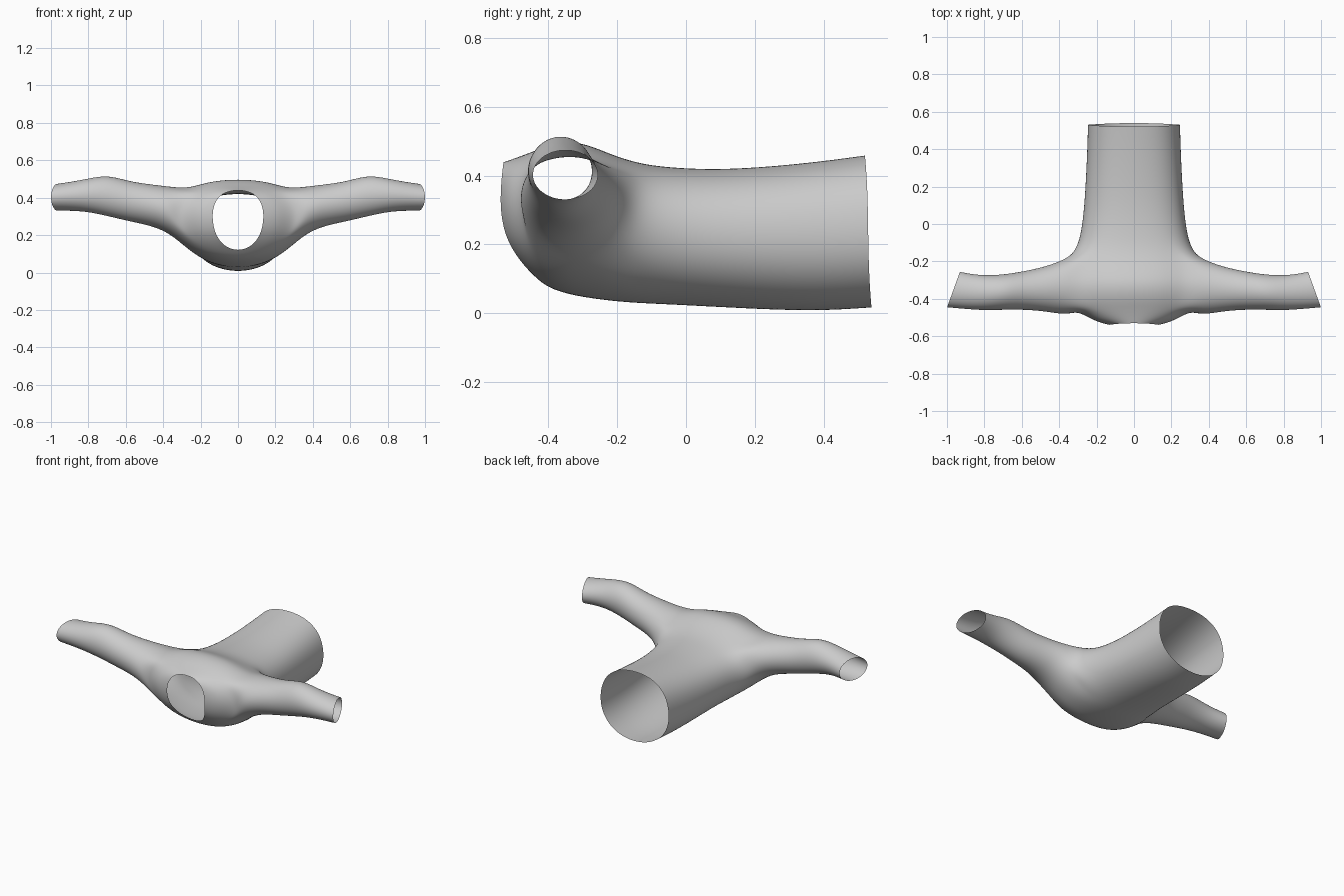
import bpy, bmesh, math

if "Cube" in bpy.data.objects:
    bpy.data.objects.remove(bpy.data.objects["Cube"])

N = 16          # points round the body
GROW = 1.026    # makes up for subdivision shrinkage

# Body rings: y at top, y at bottom, y at sides, half width, z bottom, z top, z of widest point
BODY = [
    (.52, .54, .53, .245, .015, .46, .23),
    (.36, .37, .36, .250, .003, .438, .22),
    (.12, .12, .12, .262, .015, .417, .22),
    (-.05, -.05, -.05, .280, .024, .424, .24),
    (-.14, -.15, -.145, .312, .028, .437, .26),
    (-.22, -.23, -.22, .340, .035, .463, .29),
    (-.31, -.30, -.31, .345, .045, .503, .30),
    (-.39, -.35, -.39, .340, .056, .494, .30),
    (-.45, -.395, -.465, .300, .072, .469, .30),
    (-.495, -.425, -.52, .215, .095, .452, .30),
    (-.53, -.45, -.54, .135, .12, .44, .30),
]
# Sleeve rings: x at front, x at back, y front, y back, z bottom, z top
SLEEVE = [
    (.36, .36, -.487, -.185, .208, .458),
    (.46, .46, -.468, -.225, .250, .470),
    (.58, .58, -.457, -.252, .274, .486),
    (.70, .69, -.458, -.270, .302, .522),
    (.81, .79, -.461, -.276, .325, .502),
    (.91, .87, -.453, -.268, .331, .485),
    (1.0, .93, -.445, -.256, .331, .474),
]
R0, R1 = 4, 8   # body rings between which the sleeves join


def sgnpow(v, p):
    return math.copysign(abs(v) ** p, v)


def bridge(bm, a, b):
    n = len(a)
    for i in range(n):
        j = (i + 1) % n
        bm.faces.new((a[i], a[j], b[j], b[i]))


bm = bmesh.new()

# Torso, from hem to neckline
rings = []
for yt, yb, ys, w, zb, zt, zm in BODY:
    ring = []
    for k in range(N):
        a = math.tau * k / N
        c, s = math.cos(a), math.sin(a)
        p = .85 if s > 0 else .95
        h = (zt - zm) if s > 0 else (zm - zb)
        y = ys * c * c + (yt if s > 0 else yb) * s * s
        ring.append(bm.verts.new((w * GROW * sgnpow(c, p), y,
                                  zm + h * 1.015 * sgnpow(s, p))))
    rings.append(ring)

# Armholes span two segments above and below each side
arm = {(8 + d) % N for d in range(-2, 2)} | {d % N for d in range(-2, 2)}
for r in range(len(rings) - 1):
    for k in range(N):
        if R0 <= r < R1 and k in arm:
            continue
        j = (k + 1) % N
        bm.faces.new((rings[r][k], rings[r][j], rings[r + 1][j], rings[r + 1][k]))

# Sleeves, lofted outward from each armhole edge
for side, mid, step in ((1, 0, 1), (-1, 8, -1)):
    def at(r, d):
        return rings[r][(mid + step * d) % N]
    loop = [at(R0, d) for d in range(-2, 2)]
    loop += [at(r, 2) for r in range(R0, R1)]
    loop += [at(R1, d) for d in range(2, -2, -1)]
    loop += [at(r, -2) for r in range(R1, R0, -1)]
    n = len(loop)
    cy = sum(v.co.y for v in loop) / n
    cz = sum(v.co.z for v in loop) / n
    start = math.atan2((loop[2].co.z - cz) / .16, (loop[2].co.y - cy) / .16)
    prev = loop
    for xf, xb, yf, yb, zb, zt in SLEEVE:
        ring = []
        for i in range(n):
            a = start + math.tau * (i - 2) / n
            c, s = math.cos(a), math.sin(a)
            t = (c + 1) / 2
            ring.append(bm.verts.new((side * (xf + (xb - xf) * t),
                                      (yf + yb) / 2 + (yb - yf) / 2 * GROW * c,
                                      (zb + zt) / 2 + (zt - zb) / 2 * GROW * s)))
        bridge(bm, prev, ring)
        prev = ring

bmesh.ops.recalc_face_normals(bm, faces=bm.faces)
mesh = bpy.data.meshes.new("shirt")
bm.to_mesh(mesh)
bm.free()
shirt = bpy.data.objects.new("shirt", mesh)
bpy.context.collection.objects.link(shirt)

# Smooth cloth surface
for p in mesh.polygons:
    p.use_smooth = True
sub = shirt.modifiers.new("smooth_cloth", 'SUBSURF')
sub.levels = sub.render_levels = 3
